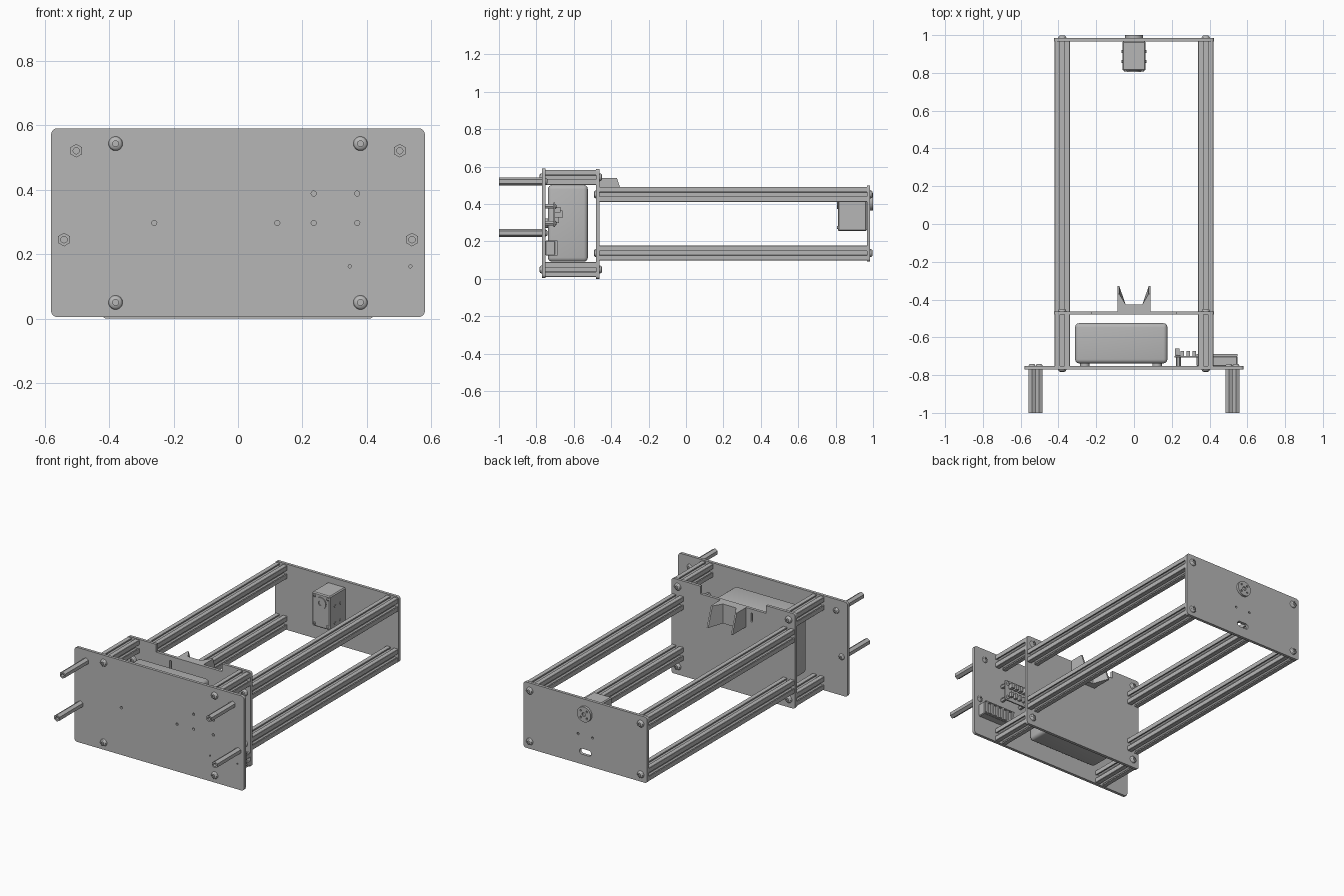
import bpy, bmesh
from math import pi, sin, cos
from mathutils import Matrix, Vector

if "Cube" in bpy.data.objects:
    bpy.data.objects.remove(bpy.data.objects["Cube"])

grey = bpy.data.materials.new("plain grey")
grey.use_nodes = True
GREY = (0.47, 0.47, 0.47, 1)
grey.diffuse_color = GREY
grey.node_tree.nodes["Principled BSDF"].inputs["Base Color"].default_value = GREY

# Plate faces along y: front plate, middle plate, back plate
F0, F1 = -0.77, -0.752
M0, M1 = -0.48, -0.462
B0, B1 = 0.967, 0.985
RAIL_X = 0.38
SHORT_Z = (0.05, 0.543)
LONG_Z = (0.138, 0.452)


def finish(name, bm):
    bmesh.ops.remove_doubles(bm, verts=bm.verts, dist=1e-5)
    bmesh.ops.recalc_face_normals(bm, faces=bm.faces)
    mesh = bpy.data.meshes.new(name)
    bm.to_mesh(mesh)
    bm.free()
    mesh.materials.append(grey)
    ob = bpy.data.objects.new(name, mesh)
    bpy.context.collection.objects.link(ob)
    bpy.ops.object.select_all(action='DESELECT')
    ob.select_set(True)
    bpy.context.view_layer.objects.active = ob
    bpy.ops.object.shade_smooth_by_angle(angle=pi / 6)
    return ob


def circle(x, z, r, n=20, turn=0.0):
    return [(x + r * cos(turn + 2 * pi * i / n), z + r * sin(turn + 2 * pi * i / n)) for i in range(n)]


def rounded(x0, x1, z0, z1, r, n=5):
    pts = []
    corners = ((x1 - r, z1 - r), (x0 + r, z1 - r), (x0 + r, z0 + r), (x1 - r, z0 + r))
    for k, (cx, cz) in enumerate(corners):
        for i in range(n + 1):
            a = pi / 2 * (k + i / n)
            pts.append((cx + r * cos(a), cz + r * sin(a)))
    return pts


def extrude(name, loops, y0, y1):
    """Fill an outline (with holes) in x/z and give it depth along y."""
    cu = bpy.data.curves.new(name, 'CURVE')
    cu.dimensions, cu.fill_mode = '2D', 'BOTH'
    cu.extrude = abs(y1 - y0) / 2
    for loop in loops:
        sp = cu.splines.new('POLY')
        sp.points.add(len(loop) - 1)
        for p, (x, z) in zip(sp.points, loop):
            p.co = (x, z, 0, 1)
        sp.use_cyclic_u = True
    tmp = bpy.data.objects.new(name + "_curve", cu)
    bpy.context.collection.objects.link(tmp)
    bpy.context.view_layer.update()
    mesh = bpy.data.meshes.new_from_object(tmp.evaluated_get(bpy.context.evaluated_depsgraph_get()))
    bm = bmesh.new()
    bm.from_mesh(mesh)
    bpy.data.objects.remove(tmp)
    bpy.data.meshes.remove(mesh)
    bpy.data.curves.remove(cu)
    bm.transform(Matrix.Translation((0, (y0 + y1) / 2, 0)) @ Matrix.Rotation(pi / 2, 4, 'X'))
    return finish(name, bm)


def box(name, lo, hi, bevel=0.0, segments=1):
    lo, hi = Vector(lo), Vector(hi)
    bm = bmesh.new()
    bmesh.ops.create_cube(bm, size=1)
    bm.transform(Matrix.Translation((lo + hi) / 2) @ Matrix.Diagonal((*(hi - lo), 1)))
    if bevel:
        bmesh.ops.bevel(bm, geom=bm.edges[:], offset=bevel, segments=segments,
                        profile=0.5, affect='EDGES')
    return finish(name, bm)


def screw(name, x, y, z, side, s=1.0):
    """Domed socket head; side is the y direction it points to."""
    prof = [(0, .005), (.009, .005), (.009, .013), (.014, .012), (.019, .008), (.022, 0), (0, 0)]
    bm = bmesh.new()
    vs = [bm.verts.new((r * s, side * h * s, 0)) for r, h in prof]
    es = [bm.edges.new(pair) for pair in zip(vs, vs[1:])]
    bmesh.ops.spin(bm, geom=vs + es, cent=(0, 0, 0), axis=(0, 1, 0),
                   angle=2 * pi, steps=24, use_duplicate=False)
    bm.transform(Matrix.Translation((x, y, z)))
    return finish(name, bm)


# Front plate with its mounting holes
board_holes = [(x, z) for x in (0.235, 0.37) for z in (0.297, 0.388)]
box_holes = [(-0.26, 0.297), (0.122, 0.297)]
block_holes = [(0.347, 0.162), (0.535, 0.162)]
extrude("front_plate", [rounded(-0.58, 0.58, 0.005, 0.59, 0.018)]
        + [circle(x, z, 0.008, 12) for x, z in board_holes + box_holes]
        + [circle(x, z, 0.005, 12) for x, z in block_holes], F0, F1)

# Middle plate with a shallow notch in its top edge and a cable slot
outline = rounded(-0.423, 0.423, 0, 0.588, 0.015)
outline[6:6] = [(0.225, 0.588), (0.225, 0.54), (-0.225, 0.54), (-0.225, 0.588)]
extrude("middle_plate", [outline, rounded(-0.132, -0.12, 0.46, 0.515, 0.005)], M0, M1)

# Back plate with cable slot and two small holes
extrude("back_plate", [rounded(-0.423, 0.423, 0.093, 0.5, 0.015),
                       rounded(-0.04, 0.04, 0.155, 0.19, 0.017)]
        + [circle(x, 0.275, 0.007, 12) for x in (-0.05, 0.05)], B0, B1)


# Slotted rails: one quarter of the section turned four times
def rail_section(cx, cz):
    quarter = [(.04, -.038), (.04, -.012), (.032, -.012), (.032, -.022), (.027, -.022),
               (.017, -.011), (.017, .011), (.027, .022), (.032, .022), (.032, .012),
               (.04, .012), (.04, .038), (.038, .04)]
    pts = []
    for k in range(4):
        c, s = round(cos(k * pi / 2)), round(sin(k * pi / 2))
        pts += [(cx + c * x - s * z, cz + s * x + c * z) for x, z in quarter]
    return pts


for side, sx in (("right", -1), ("left", 1)):
    x = sx * RAIL_X
    for level, zs, zl in zip(("lower", "upper"), SHORT_Z, LONG_Z):
        tag = f"{level}_{side}"
        extrude("short_rail_" + tag, [rail_section(x, zs), circle(x, zs, 0.008, 12)], F1, M0)
        extrude("long_rail_" + tag, [rail_section(x, zl), circle(x, zl, 0.008, 12)], M1, B0)
        screw("front_screw_" + tag, x, F0, zs, -1)
        screw("middle_screw_back_" + tag, x, M1, zs, 1)
        screw("middle_screw_front_" + tag, x, M0, zl, -1)
        screw("back_screw_" + tag, x, B1, zl, 1)
    # Hexagonal legs sticking out of the front plate
    for level, px, pz in (("lower", 0.54, 0.245), ("upper", 0.502, 0.521)):
        extrude(f"hex_leg_{level}_{side}", [circle(sx * px, pz, 0.021, 6, pi / 6),
                                           circle(sx * px, pz, 0.01, 12)], -1, F0)
        screw(f"leg_screw_{level}_{side}", sx * px, F1, pz, 1, 0.85)

# Battery case on two standoffs
box("battery_case", (-0.312, -0.738, 0.092), (0.177, -0.525, 0.502), 0.022, 4)
for x, z in box_holes:
    extrude("case_standoff", [circle(x, z, 0.025)], F1, -0.735)

# Circuit board with standoffs, chips and pin headers
extrude("circuit_board", [rounded(0.215, 0.39, 0.277, 0.408, 0.008)], -0.708, -0.7)
for x, z in board_holes:
    extrude("board_standoff", [circle(x, z, 0.013, 6)], F1, -0.708)
    screw("board_screw", x, -0.7, z, 1, 0.55)
for i in range(4):
    cx = 0.255 + i * 0.032
    box("board_connector", (cx - 0.01, -0.7, 0.355), (cx + 0.01, -0.672, 0.385))
    box("board_chip", (cx - 0.008, -0.7, 0.3), (cx + 0.008, -0.68, 0.33))
box("board_socket", (0.217, -0.7, 0.325), (0.24, -0.66, 0.365))

# Terminal block with ribs
box("terminal_block", (0.33, F1, 0.125), (0.547, -0.7, 0.205), 0.004)
for i in range(6):
    rx = 0.34 + i * 0.0385
    box("terminal_rib", (rx - 0.007, -0.702, 0.127), (rx + 0.007, -0.688, 0.203))
for z in (0.125, 0.199):
    box("terminal_rim", (0.33, -0.702, z), (0.547, -0.687, z + 0.006))

# Forked cradle on the middle plate, arm tips sloping back towards the top
bm = bmesh.new()
half = [(0.088, M1), (0.088, -0.328), (0.078, -0.328), (0.045, -0.425)]
plan = half + [(-x, y) for x, y in reversed(half)]
base = bm.faces.new([bm.verts.new((x, y, 0.42)) for x, y in plan])
top = bmesh.ops.extrude_face_region(bm, geom=[base])["geom"]
for v in (g for g in top if isinstance(g, bmesh.types.BMVert)):
    v.co.z = 0.54
    if v.co.y > -0.35:
        v.co.y = -0.37
if not base.is_valid or len(bm.faces) < 10:
    bmesh.ops.holes_fill(bm, edges=bm.edges[:])
finish("cradle", bm)

# Servo motor with cover lines, screws and output horn
box("servo_body", (-0.062, 0.812, 0.255), (0.062, B0, 0.465), 0.006)
for z in (0.285, 0.39):
    for y in (0.86, 0.912):
        for sx in (-1, 1):
            bm = bmesh.new()
            bmesh.ops.create_cone(bm, cap_ends=True, segments=12, radius1=0.008,
                                  radius2=0.008, depth=0.004)
            bm.transform(Matrix.Translation((sx * 0.063, y, z)) @ Matrix.Rotation(pi / 2, 4, 'Y'))
            finish("servo_side_screw", bm)
extrude("servo_rear_cap", [circle(0, 0.41, 0.036, 24), circle(0, 0.41, 0.014)], 0.806, 0.813)
for x in (-0.045, 0.045):
    for z in (0.275, 0.445):
        screw("servo_rear_screw", x, 0.812, z, -1, 0.4)
extrude("servo_horn", [circle(0, 0.412, 0.047, 32), circle(0, 0.412, 0.012)]
        + [circle(0.03 * cos(a), 0.412 + 0.03 * sin(a), 0.006, 10)
           for a in (pi / 4 + k * pi / 2 for k in range(4))], B1, 1.0)
extrude("servo_hub", [circle(0, 0.412, 0.012)], B1, 0.992)
